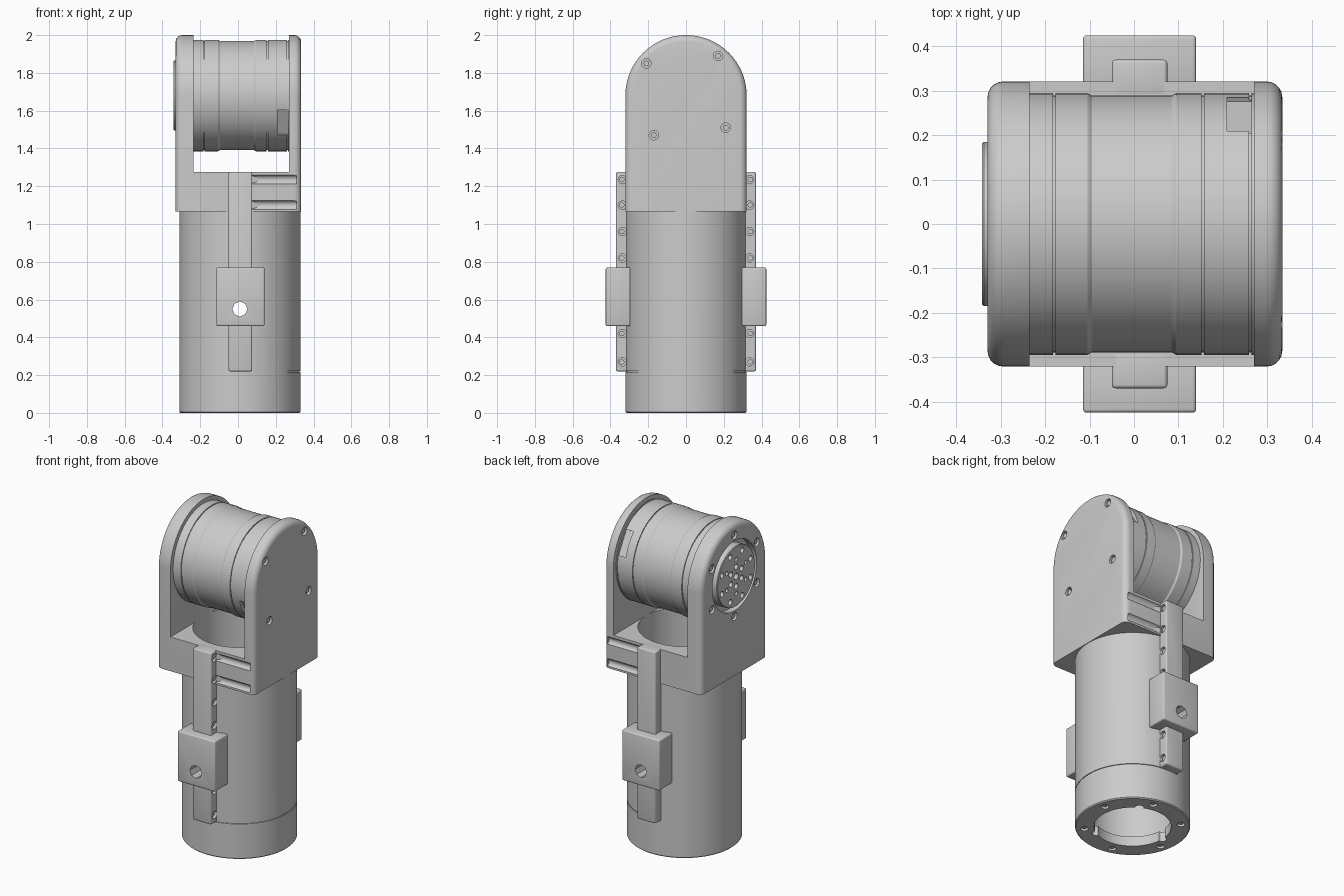
import bpy, bmesh, math
from mathutils import Matrix, Vector

cube = bpy.data.objects.get("Cube")
if cube:
    bpy.data.objects.remove(cube)

grey = bpy.data.materials.new("satin_grey")
grey.use_nodes = True
grey.diffuse_color = (0.6, 0.6, 0.6, 1)
grey.node_tree.nodes["Principled BSDF"].inputs["Base Color"].default_value = (0.6, 0.6, 0.6, 1)

AXIS_Z = 1.68      # height of the joint axis
TUBE_X = 0.01      # tube centre
TO_X = Matrix.Rotation(math.pi / 2, 4, "Y")
TO_Y = Matrix.Rotation(math.pi / 2, 4, "X")


def finish(name, bm):
    bmesh.ops.recalc_face_normals(bm, faces=bm.faces)
    mesh = bpy.data.meshes.new(name)
    bm.to_mesh(mesh)
    bm.free()
    mesh.materials.append(grey)
    ob = bpy.data.objects.new(name, mesh)
    bpy.context.collection.objects.link(ob)
    return ob


def box(name, lo, hi, bevel=0.0):
    bm = bmesh.new()
    lo, hi = Vector(lo), Vector(hi)
    size = hi - lo
    bmesh.ops.create_cube(bm, size=1, matrix=Matrix.Translation((lo + hi) / 2) @ Matrix.Diagonal((*size, 1)))
    if bevel:
        bmesh.ops.bevel(bm, geom=bm.edges[:], offset=bevel, segments=3, profile=0.5, affect="EDGES")
    return finish(name, bm)


def lathe(name, profile, turn, centre, steps=96, closed=False):
    """Revolve (radius, height) points about local z."""
    bm = bmesh.new()
    rings = [[bm.verts.new((r * math.cos(a), r * math.sin(a), h))
              for a in (2 * math.pi * i / steps for i in range(steps))] for r, h in profile]
    pairs = list(zip(rings, rings[1:]))
    if closed:
        pairs.append((rings[-1], rings[0]))
    else:
        bm.faces.new(rings[0])
        bm.faces.new(rings[-1])
    for a, b in pairs:
        for i in range(steps):
            j = (i + 1) % steps
            bm.faces.new((a[i], a[j], b[j], b[i]))
    bm.transform(Matrix.Translation(centre) @ turn)
    return finish(name, bm)


def rod(name, r, length, turn, centre, steps=24):
    return lathe(name, [(r, -length / 2), (r, length / 2)], turn, centre, steps)


def cut(ob, *cutters):
    bpy.context.view_layer.objects.active = ob
    for c in cutters:
        c.hide_render = True
        mod = ob.modifiers.new("cut", "BOOLEAN")
        mod.operation, mod.solver, mod.object = "DIFFERENCE", "EXACT", c
        bpy.ops.object.modifier_apply(modifier=mod.name)
        bpy.data.objects.remove(c)


def screw_x(ob, x, y, z, side, r=0.025):
    """Counterbored screw on a face pointing along x."""
    cut(ob, rod("hole", r, 0.04, TO_X, (x, y, z)))
    rod("screw", r * 0.6, 0.014, TO_X, (x - side * 0.014, y, z), 16)


def cross_bore():
    return rod("cross_bore", 0.04, 1.2, TO_Y, (TUBE_X, 0, 0.55), 8)


# Hollow tube with a narrower bottom flange
tube = lathe("tube", [(0.215, 0), (0.315, 0), (0.321, 0.006), (0.321, 1.27), (0.26, 1.27), (0.26, 0.06), (0.215, 0.06)],
             Matrix(), (TUBE_X, 0, 0), closed=True)
seam = lathe("seam", [(0.316, 0.217), (0.34, 0.217), (0.34, 0.222), (0.316, 0.222)], Matrix(), (TUBE_X, 0, 0), closed=True)
cut(seam, box("half", (-0.5, -0.5, 0.1), (-0.05, 0.5, 0.4)))
cut(tube, seam, cross_bore())
for i in range(6):
    a = math.radians(60 * i + 15)
    p = (TUBE_X + 0.27 * math.cos(a), 0.27 * math.sin(a), 0)
    cut(tube, rod("hole", 0.022, 0.04, Matrix(), p))
    rod("flange_screw", 0.013, 0.014, Matrix(), (p[0], p[1], 0.014), 16)
for deg in (60, 180, 300):
    a = math.radians(deg)
    cut(tube, rod("key_notch", 0.025, 0.2, Matrix(), (TUBE_X + 0.215 * math.cos(a), 0.215 * math.sin(a), 0)))

# Fork: an arch extruded across x, rounded outside, then slotted
bm = bmesh.new()
arch = [(-0.321, 1.065)] + [(-0.321 * math.cos(math.pi * i / 48), AXIS_Z + 0.32 * math.sin(math.pi * i / 48))
                            for i in range(49)] + [(0.321, 1.065)]
base = bm.faces.new([bm.verts.new((-0.33, y, z)) for y, z in arch])
new = bmesh.ops.extrude_face_region(bm, geom=[base])["geom"]
bmesh.ops.translate(bm, vec=(0.664, 0, 0), verts=[v for v in new if isinstance(v, bmesh.types.BMVert)])
rims = [e for e in bm.edges if abs(e.verts[0].co.x - e.verts[1].co.x) < 0.001
        and max(v.co.z for v in e.verts) > 1.1]
bmesh.ops.bevel(bm, geom=rims, offset=0.035, segments=5, profile=0.5, affect="EDGES")
fork = finish("fork", bm)
cut(fork, box("slot", (-0.235, -0.6, 1.275), (0.27, 0.6, 2.2)),
    rod("bore", 0.26, 1, Matrix(), (TUBE_X, 0, 1.1), 96))
for s in (-1, 1):
    for z in (1.10, 1.235):
        cut(fork, rod("driver_groove", 0.025, 0.24, TO_X, (0.19, s * 0.33, z)))

# Screws on the plain arm
for y, z in ((-0.21, 1.85), (0.17, 1.89), (-0.17, 1.47), (0.21, 1.51)):
    screw_x(fork, 0.334, y, z, 1)

# Output side: recess, screws round it, and the flange disc
cut(fork, rod("recess", 0.215, 0.08, TO_X, (-0.33, 0, AXIS_Z), 64))
for i in range(6):
    a = math.radians(60 * i + 30)
    screw_x(fork, -0.33, 0.25 * math.cos(a), AXIS_Z + 0.25 * math.sin(a), -1)
disc = lathe("output_disc", [(0.185, -0.28), (0.185, -0.338), (0.181, -0.342)], TO_X, (0, 0, AXIS_Z), 64)
for radius, count, r in ((0.15, 8, 0.017), (0.105, 6, 0.012), (0.06, 6, 0.017), (0.0, 1, 0.02)):
    for i in range(count):
        a = 2 * math.pi * (i + 0.5) / count
        cut(disc, rod("hole", r, 0.05, TO_X, (-0.342, radius * math.cos(a), AXIS_Z + radius * math.sin(a)), 16))

# Joint motor with fine seams and a slightly waisted middle
profile = [(0.295, -0.25)]
for x in (-0.18,):
    profile += [(0.295, x - 0.003), (0.289, x - 0.003), (0.289, x + 0.003), (0.295, x + 0.003)]
profile += [(0.295, -0.105), (0.289, -0.095), (0.289, 0.085), (0.295, 0.095)]
for x in (0.155, 0.262):
    profile += [(0.295, x - 0.003), (0.289, x - 0.003), (0.289, x + 0.003), (0.295, x + 0.003)]
profile.append((0.295, 0.29))
motor = lathe("joint_motor", profile, TO_X, (0, 0, AXIS_Z))
for half in (0, math.pi):
    pocket = box("pocket", (0.21, 0.275, -0.075), (0.265, 0.33, 0.075))
    pocket.data.transform(Matrix.Translation((0, 0, AXIS_Z)) @ Matrix.Rotation(math.radians(30) + half, 4, "X"))
    cut(motor, pocket)

# Side rails and clamp blocks, front and back
for s, side in ((-1, "front"), (1, "back")):
    ys = sorted((s * 0.285, s * 0.37))
    rail = box(side + "_rail", (-0.05, ys[0], 0.22), (0.075, ys[1], 1.275), 0.008)
    cut(rail, cross_bore())
    for z in (0.27, 0.42, 0.82, 0.96, 1.10, 1.235):
        for ob in (rail, tube):
            cut(ob, rod("hole", 0.022, 0.06, TO_X, (0.085, s * 0.337, z)))
        rod("rail_screw", 0.014, 0.014, TO_X, (0.06, s * 0.34, z), 16)
    ys = sorted((s * 0.295, s * 0.425))
    clamp = box(side + "_clamp", (-0.115, ys[0], 0.46), (0.14, ys[1], 0.77), 0.008)
    cut(clamp, cross_bore())

# Smooth shading with crisp edges
bpy.ops.object.select_all(action="DESELECT")
for ob in bpy.context.scene.objects:
    if ob.type == "MESH":
        ob.select_set(True)
        bpy.context.view_layer.objects.active = ob
bpy.ops.object.shade_smooth_by_angle(angle=math.radians(30))
